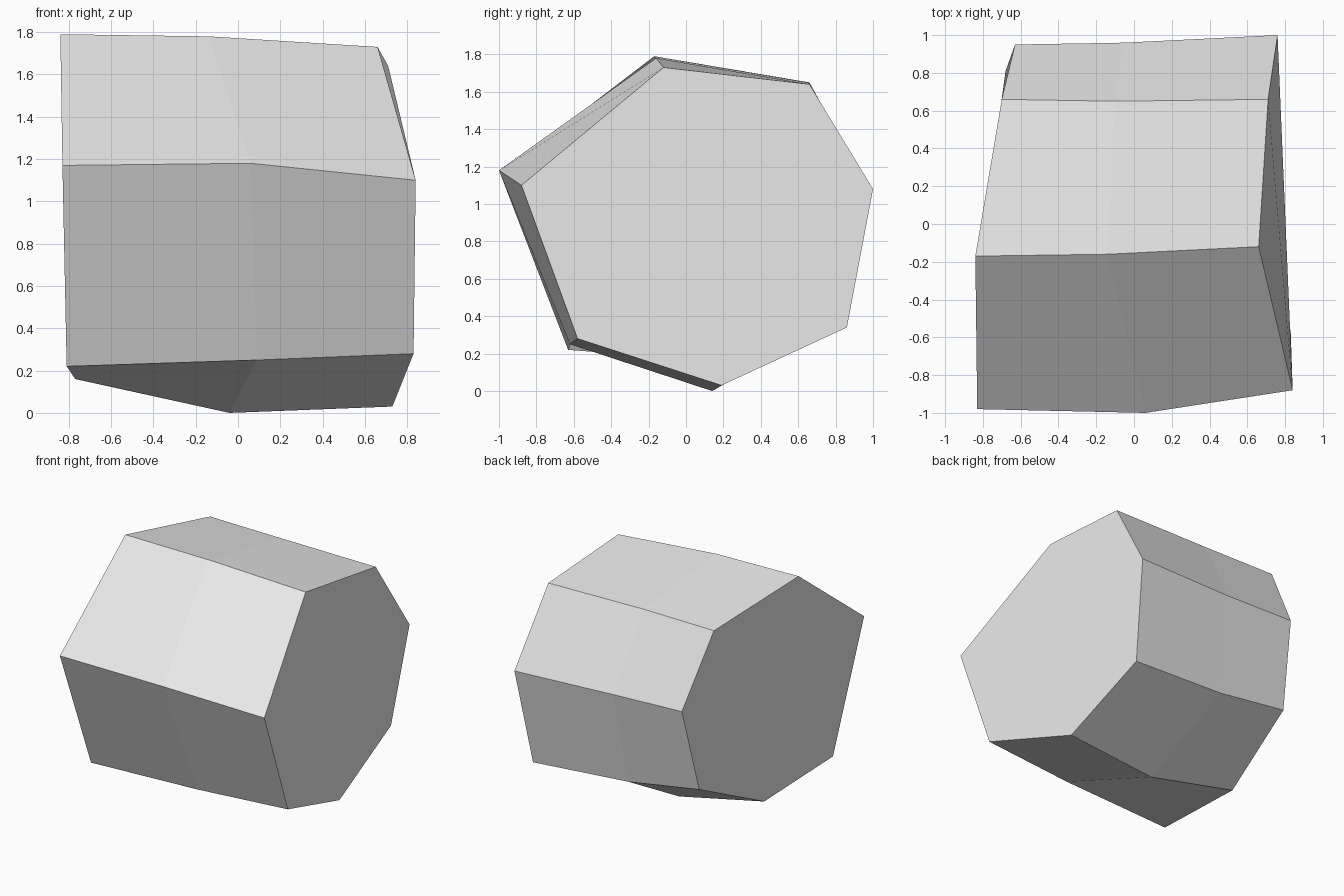
import bpy
import bmesh

# Remove the default object
default_cube = bpy.data.objects.get("Cube")
if default_cube:
    bpy.data.objects.remove(default_cube, do_unlink=True)


def make_material(name, colour):
    material = bpy.data.materials.new(name)
    material.use_nodes = True
    material.diffuse_color = colour
    shader = next(n for n in material.node_tree.nodes if n.type == 'BSDF_PRINCIPLED')
    shader.inputs["Base Color"].default_value = colour
    return material


# Seven-sided cross-sections, each starting at the top and going round by the back
right_ring = [(-.84, -.17, 1.79), (-.7, .66, 1.65), (-.63, .95, 1.12), (-.68, .81, .48),
              (-.77, .15, .16), (-.81, -.63, .22), (-.83, -.98, 1.17)]
middle_ring = [(-.14, -.16, 1.78), (-.1, .65, 1.65), (-.05, .96, 1.1), (-.09, .83, .39),
               (-.04, .14, 0), (.09, -.62, .25), (.06, -1, 1.18)]
left_ring = [(.66, -.12, 1.73), (.71, .66, 1.64), (.76, 1, 1.08), (.7, .86, .34),
             (.73, .19, .03), (.83, -.58, .28), (.84, -.88, 1.1)]


def build_stone(name, sections, material):
    """Bridge the cross-sections and close both ends."""
    bm = bmesh.new()
    rings = [[bm.verts.new(point) for point in section] for section in sections]
    for near, far in zip(rings, rings[1:]):
        for i in range(len(near)):
            bm.faces.new((near[i - 1], near[i], far[i], far[i - 1]))
    bm.faces.new(rings[0])
    bm.faces.new(rings[-1])
    bmesh.ops.recalc_face_normals(bm, faces=bm.faces[:])
    mesh = bpy.data.meshes.new(name)
    bm.to_mesh(mesh)
    bm.free()
    mesh.materials.append(material)
    stone = bpy.data.objects.new(name, mesh)
    bpy.context.collection.objects.link(stone)
    return stone


# Faceted stone block
light_grey = make_material("light_grey", (.8, .8, .8, 1))
build_stone("stone_block", [right_ring, middle_ring, left_ring], light_grey)
